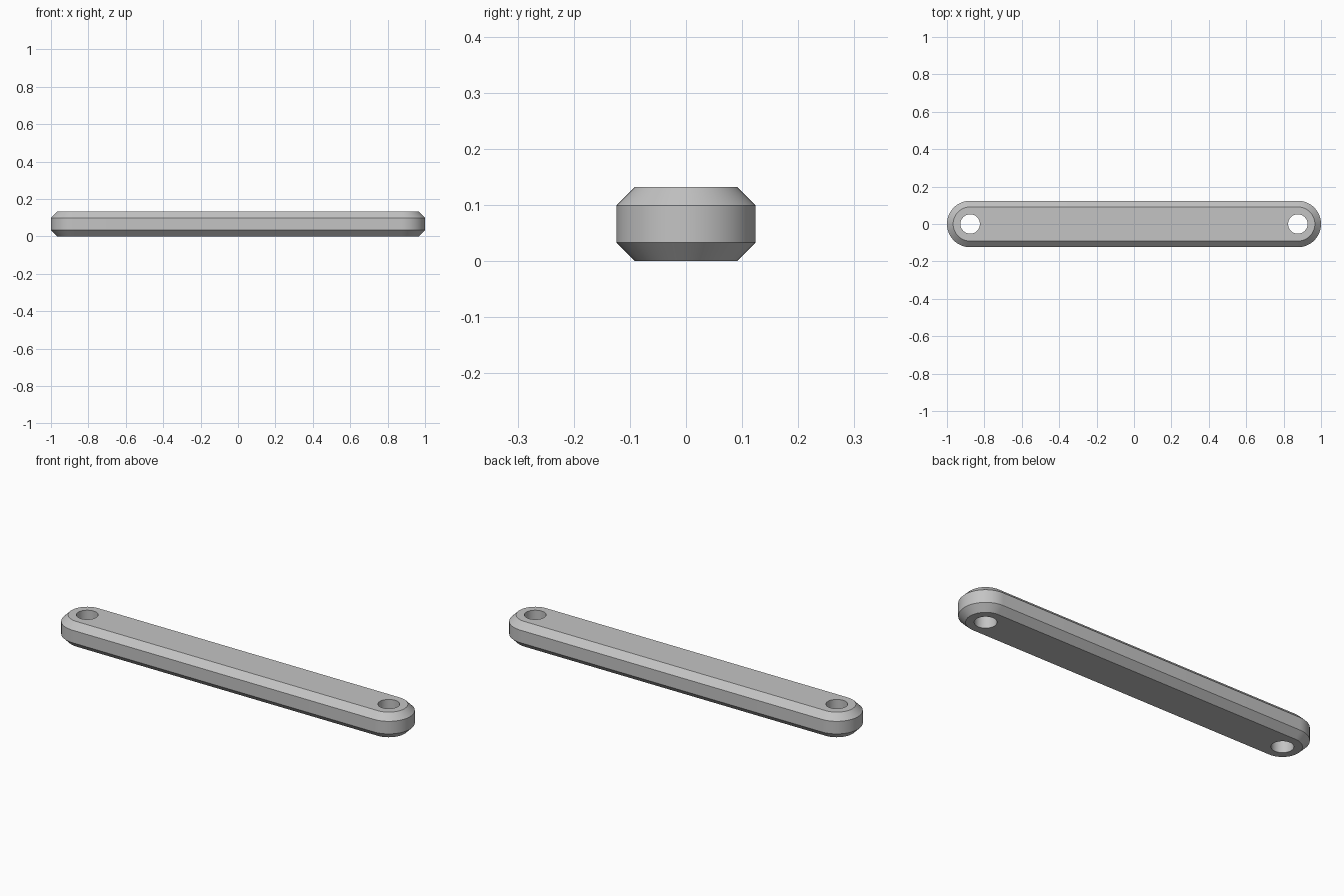
import bpy
import bmesh
import math

cube = bpy.data.objects.get("Cube")
if cube:
    bpy.data.objects.remove(cube, do_unlink=True)

RADIUS = 0.124          # half width of the bar
CENTRE = 1 - RADIUS     # distance of each hole from the middle
HEIGHT = 0.132
CHAMFER = 0.033
HOLE = 0.052
STEPS = 32              # segments in each rounded end

bm = bmesh.new()


def ring(points, z):
    """Closed loop of vertices at one height."""
    return [bm.verts.new((x, y, z)) for x, y in points]


def loft(low, high):
    """Quads between two matching loops."""
    n = len(low)
    for i in range(n):
        j = (i + 1) % n
        bm.faces.new((low[i], low[j], high[j], high[i]))


def arc(cx, radius, start, sweep, count):
    angles = [start + sweep * i / STEPS for i in range(count)]
    return [(cx + radius * math.cos(a), radius * math.sin(a)) for a in angles]


def stadium(radius):
    return (arc(CENTRE, radius, -math.pi / 2, math.pi, STEPS + 1)
            + arc(-CENTRE, radius, math.pi / 2, math.pi, STEPS + 1))


# Chamfered outer wall
levels = [(RADIUS - CHAMFER, 0), (RADIUS, CHAMFER),
          (RADIUS, HEIGHT - CHAMFER), (RADIUS - CHAMFER, HEIGHT)]
rings = [ring(stadium(r), z) for r, z in levels]
for low, high in zip(rings, rings[1:]):
    loft(low, high)

# Round through holes at both ends
bottom, top = [rings[0]], [rings[-1]]
for side in (-1, 1):
    circle = arc(side * CENTRE, HOLE, 0, 2 * math.pi, STEPS)
    low, high = ring(circle, 0), ring(circle, HEIGHT)
    loft(low, high)
    bottom.append(low)
    top.append(high)

# Flat top and bottom around the holes
for loops in (bottom, top):
    edges = [bm.edges.get((a, b)) for loop in loops
             for a, b in zip(loop, loop[1:] + loop[:1])]
    bmesh.ops.triangle_fill(bm, edges=edges, use_beauty=True)
bmesh.ops.recalc_face_normals(bm, faces=bm.faces)

mesh = bpy.data.meshes.new("link_bar")
bm.to_mesh(mesh)
bm.free()
bar = bpy.data.objects.new("link_bar", mesh)
bpy.context.collection.objects.link(bar)

# Plain grey finish
colour = (0.55, 0.55, 0.55, 1)
grey = bpy.data.materials.new("grey")
grey.use_nodes = True
grey.diffuse_color = colour
grey.node_tree.nodes["Principled BSDF"].inputs["Base Color"].default_value = colour
mesh.materials.append(grey)

# Smooth ends with crisp chamfer edges
bpy.context.view_layer.objects.active = bar
bar.select_set(True)
bpy.ops.object.shade_smooth_by_angle(angle=math.radians(30))
